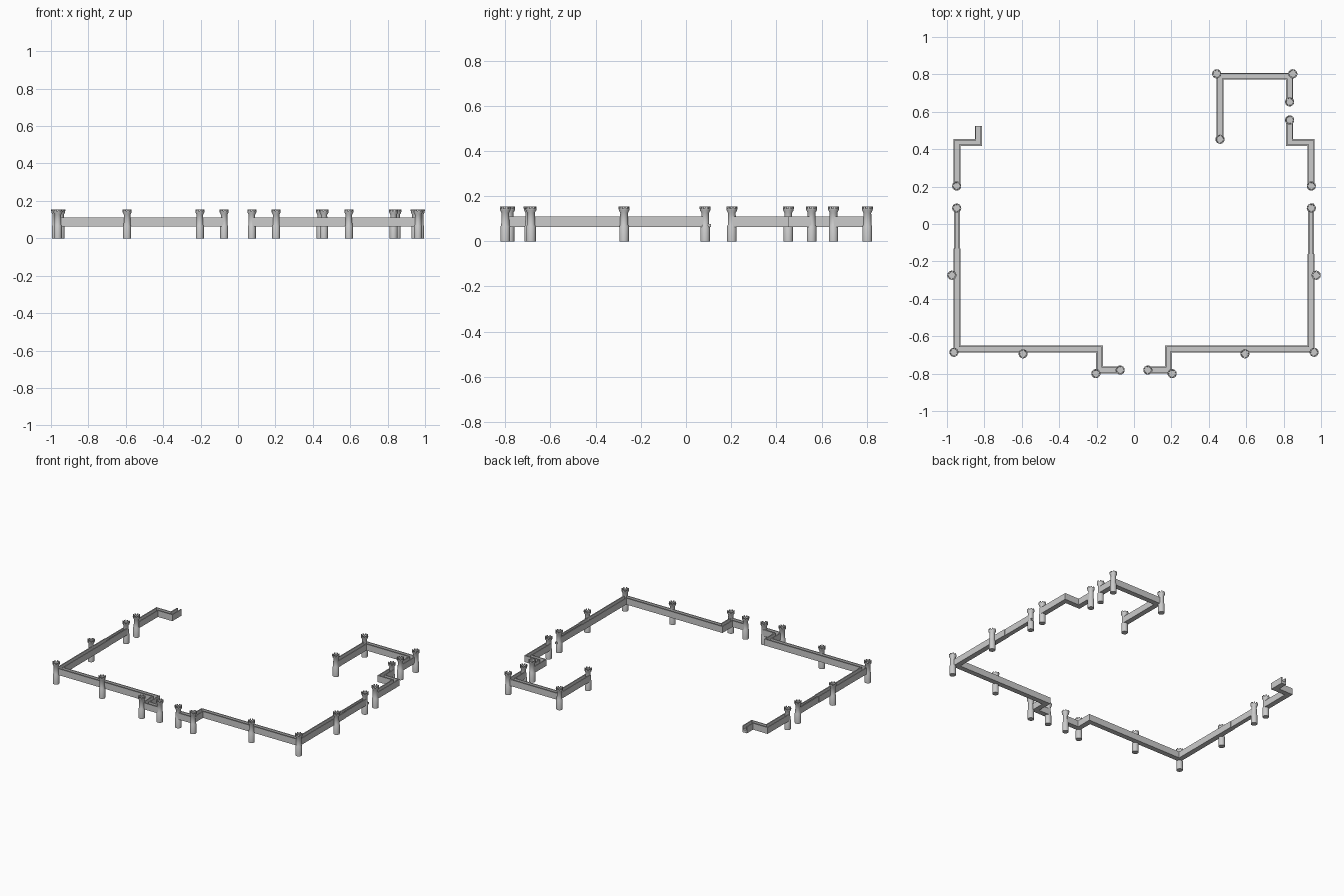
import bpy, bmesh, math
from mathutils import Vector

if "Cube" in bpy.data.objects:
    bpy.data.objects.remove(bpy.data.objects["Cube"])

Z0, ZF, Z1 = 0.064, 0.083, 0.110   # wall underside, walkway, parapet top
LIP = 0.007                        # parapet thickness


def finish(name, bm, smooth=False):
    bmesh.ops.recalc_face_normals(bm, faces=bm.faces)
    me = bpy.data.meshes.new(name)
    bm.to_mesh(me)
    bm.free()
    ob = bpy.data.objects.new(name, me)
    bpy.context.collection.objects.link(ob)
    if smooth:
        bpy.context.view_layer.objects.active = ob
        ob.select_set(True)
        bpy.ops.object.shade_smooth_by_angle(angle=math.radians(35))
        ob.select_set(False)
    return ob


def wall(name, path, hw=0.0185):
    """Channel-shaped walkway swept along a mitred path."""
    prof = [(-hw, Z0), (hw, Z0), (hw, Z1), (hw - LIP, Z1), (hw - LIP, ZF),
            (LIP - hw, ZF), (LIP - hw, Z1), (-hw, Z1)]
    pts = [Vector(p) for p in path]
    normals = []
    for a, b in zip(pts, pts[1:]):
        d = (b - a).normalized()
        normals.append(Vector((-d.y, d.x)))
    bm = bmesh.new()
    rings = []
    for i, p in enumerate(pts):
        n0 = normals[max(i - 1, 0)]
        n1 = normals[min(i, len(normals) - 1)]
        m = (n0 + n1) / (1 + n0.dot(n1))
        rings.append([bm.verts.new((p.x + m.x * s, p.y + m.y * s, z)) for s, z in prof])
    n = len(prof)
    for a, b in zip(rings, rings[1:]):
        for k in range(n):
            bm.faces.new((a[k], a[(k + 1) % n], b[(k + 1) % n], b[k]))
    bm.faces.new(rings[0])
    bm.faces.new(rings[-1])
    return finish(name, bm)


def tower_mesh(seg=32):
    """Round shaft, flared crown with a sunken top and eight merlons."""
    prof = [(0.021, 0), (0.021, 0.066), (0.018, 0.072), (0.017, 0.126),
            (0.0235, 0.138), (0.0245, 0.146), (0.0185, 0.146), (0.0175, 0.139)]
    bm = bmesh.new()

    def ring(r, z):
        return [bm.verts.new((r * math.cos(2 * math.pi * k / seg),
                              r * math.sin(2 * math.pi * k / seg), z)) for k in range(seg)]
    rings = [ring(r, z) for r, z in prof]
    rim = []
    for i, (a, b) in enumerate(zip(rings, rings[1:])):
        for k in range(seg):
            f = bm.faces.new((a[k], a[(k + 1) % seg], b[(k + 1) % seg], b[k]))
            if i == 5 and k % 4 < 2:
                rim.append(f)
    bm.faces.new(rings[0])
    bm.faces.new(rings[-1])
    # raise the merlons
    ext = bmesh.ops.extrude_face_region(bm, geom=rim)
    verts = [e for e in ext["geom"] if isinstance(e, bmesh.types.BMVert)]
    bmesh.ops.translate(bm, verts=verts, vec=(0, 0, 0.0085))
    bmesh.ops.delete(bm, geom=[f for f in rim if f.is_valid], context='FACES')
    return finish("tower", bm, True)


# walls and towers that repeat on both sides
towers = []
for s, side in ((-1, "left"), (1, "right")):
    wx = 0.947 * s
    split = -0.13 if s < 0 else -0.16
    wall(side + "_front_wall", [(wx, split), (wx, -0.668), (0.184 * s, -0.668),
                                (0.184 * s, -0.78), (0.074 * s, -0.78)])
    wall(side + "_gate_wall", [(wx, 0.085), (wx, split)], 0.0155)
    end = 0.524 if s < 0 else 0.556
    wall(side + "_back_wall", [(wx, 0.203), (wx, 0.436), (0.832 * s, 0.436), (0.832 * s, end)])
    towers += [(x * s, y) for x, y in ((0.948, 0.203), (0.948, 0.085), (0.974, -0.274),
                                       (0.963, -0.686), (0.593, -0.694),
                                       (0.204, -0.800), (0.074, -0.781))]

# back right courtyard wall
wall("courtyard_wall", [(0.832, 0.655), (0.832, 0.790), (0.460, 0.790), (0.460, 0.455)])
towers += [(0.442, 0.803), (0.849, 0.803), (0.832, 0.653), (0.832, 0.556), (0.460, 0.453)]

# small ledge left past the right gate tower
bm = bmesh.new()
bmesh.ops.create_cube(bm, size=1)
bmesh.ops.scale(bm, vec=(0.016, 0.03, 0.012), verts=bm.verts)
bmesh.ops.translate(bm, vec=(0.955, 0.095, 0.07), verts=bm.verts)
finish("gate_ledge", bm)

# place the towers
first = tower_mesh()
for i, (x, y) in enumerate(towers):
    ob = first if i == 0 else first.copy()
    if i:
        ob.name = "tower_%02d" % i
        bpy.context.collection.objects.link(ob)
    ob.location = (x, y, 0)
